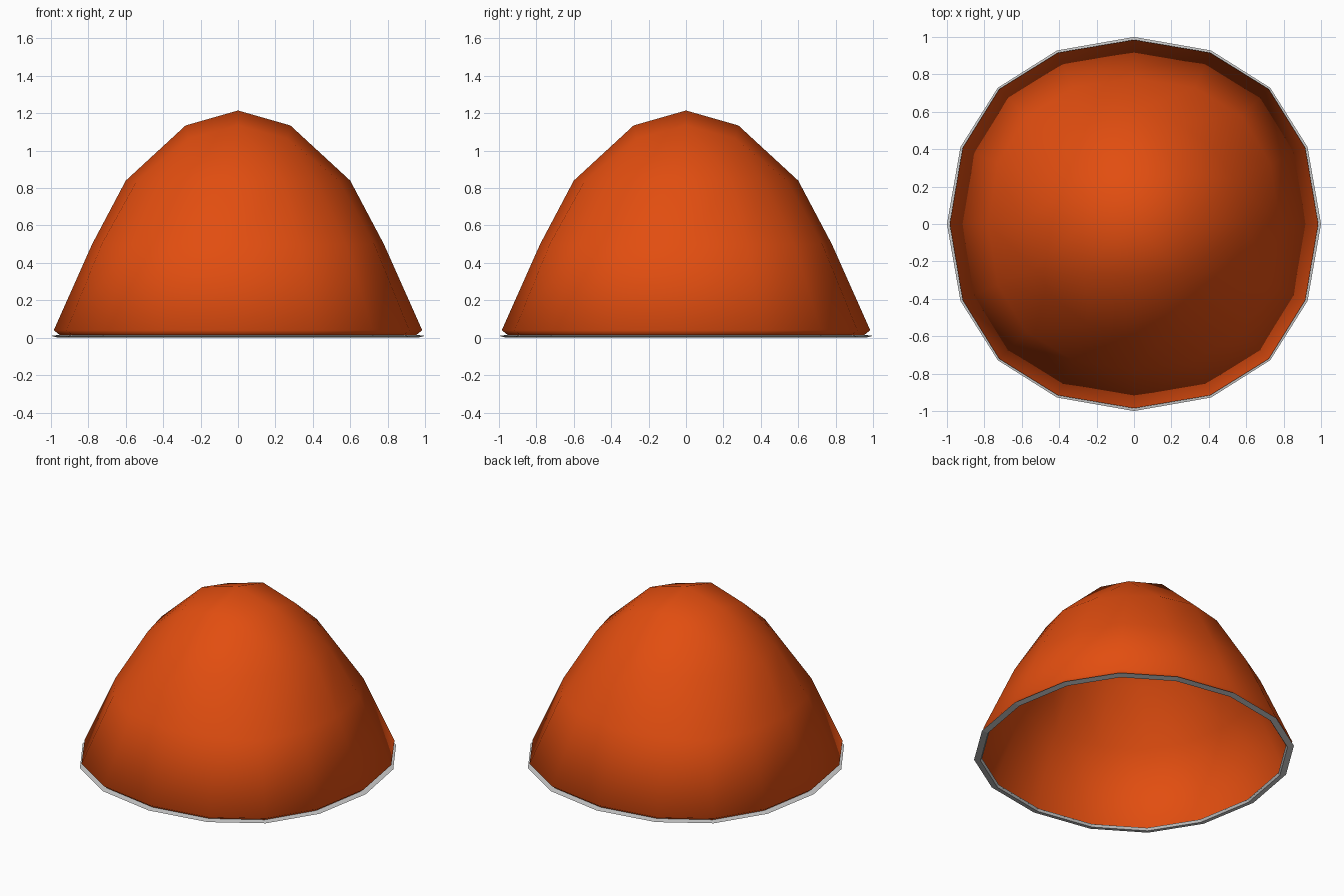
import bpy, bmesh
from math import pi, sin, cos, sqrt

if "Cube" in bpy.data.objects:
    bpy.data.objects.remove(bpy.data.objects["Cube"])

N = 16  # sides


def ring(bm, r, z, corner):
    """Sixteen-point loop; corner = extra radius factor at the diagonals."""
    verts = []
    for i in range(N):
        a = 2 * pi * i / N
        rr = r * (1 + corner * (1 - cos(4 * a)) / 2)
        t = a + 0.025 * sin(4 * a)
        verts.append(bm.verts.new((rr * cos(t), rr * sin(t), z)))
    return verts


def bridge(bm, low, high):
    for i in range(N):
        j = (i + 1) % N
        bm.faces.new((low[i], low[j], high[j], high[i]))


def finish(bm, name):
    bmesh.ops.recalc_face_normals(bm, faces=bm.faces)
    mesh = bpy.data.meshes.new(name)
    bm.to_mesh(mesh)
    bm.free()
    obj = bpy.data.objects.new(name, mesh)
    bpy.context.collection.objects.link(obj)
    return obj


# Dome shell: stacked loops, open underneath
bm = bmesh.new()
profile = [(0.95, 0.012, 0.035), (0.985, 0.04, 0.035),
           (0.78, 0.50, 0.045), (0.60, 0.84, -0.03)]
loops = [ring(bm, *p) for p in profile]
for low, high in zip(loops, loops[1:]):
    bridge(bm, low, high)

# Dome crown: 4 x 4 quad grid closing the top loop
top = loops[-1]
apex = bm.verts.new((0, 0, 1.215))
inner = []
for i in range(8):
    r, z = (0.28, 1.135) if i % 2 == 0 else (0.265 * sqrt(2), 1.065)
    inner.append(bm.verts.new((r * cos(i * pi / 4), r * sin(i * pi / 4), z)))
for q in range(4):
    a, c, b = inner[2 * q], inner[2 * q + 1], inner[(2 * q + 2) % 8]
    t = [top[(4 * q + k) % N] for k in range(5)]
    bm.faces.new((apex, a, c, b))
    bm.faces.new((a, t[0], t[1], c))
    bm.faces.new((c, t[1], t[2], t[3]))
    bm.faces.new((c, t[3], t[4], b))
dome = finish(bm, "dome_shell")
dome.data.polygons.foreach_set("use_smooth", [True] * len(dome.data.polygons))
mat = bpy.data.materials.new("orange")
mat.diffuse_color = (0.76, 0.075, 0.005, 1)
mat.use_nodes = True
mat.node_tree.nodes["Principled BSDF"].inputs["Base Color"].default_value = mat.diffuse_color
dome.data.materials.append(mat)

# Grey rim: thin tapered band under the shell
bm = bmesh.new()
section = [(0.95, 0.016, 0.03), (1.0, 0.01, 0.03), (0.96, 0.0, 0.03)]
loops = [ring(bm, *p) for p in section]
for k in range(3):
    bridge(bm, loops[k], loops[(k + 1) % 3])
finish(bm, "base_rim")
